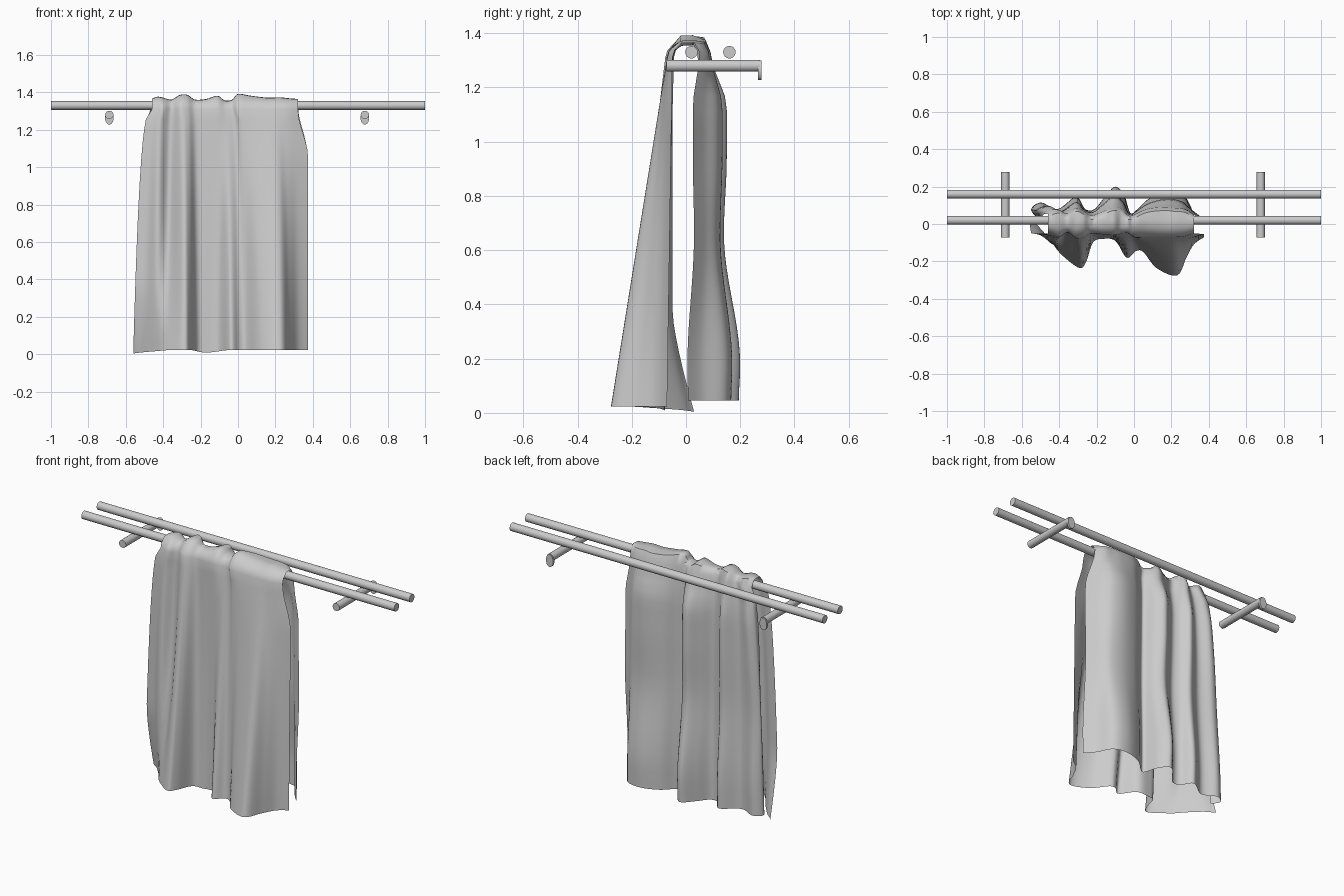
import bpy, bmesh, math
from mathutils import Vector

if "Cube" in bpy.data.objects:
    bpy.data.objects.remove(bpy.data.objects["Cube"])

grey = bpy.data.materials.new("plain grey")
grey.diffuse_color = (0.6, 0.6, 0.6, 1)
grey.use_nodes = True
grey.node_tree.nodes["Principled BSDF"].inputs["Base Color"].default_value = grey.diffuse_color


def finish(obj, angle=40):
    obj.data.materials.append(grey)
    bpy.ops.object.select_all(action='DESELECT')
    obj.select_set(True)
    bpy.context.view_layer.objects.active = obj
    bpy.ops.object.shade_smooth_by_angle(angle=math.radians(angle))


def cylinder(name, radius, length, loc, rot, scale=(1, 1, 1)):
    bpy.ops.mesh.primitive_cylinder_add(vertices=24, radius=radius, depth=length,
                                        location=loc, rotation=rot)
    obj = bpy.context.object
    obj.name = name
    obj.scale = scale
    finish(obj)


# Twin rods
for name, y in (("front_rod", 0.02), ("back_rod", 0.16)):
    cylinder(name, 0.023, 2.0, (0, y, 1.33), (0, math.pi / 2, 0))

# Brackets with oval wall plates
for side, x in (("left", -0.688), ("right", 0.678)):
    cylinder(side + "_bracket_arm", 0.022, 0.345, (x, 0.1, 1.28), (math.pi / 2, 0, 0))
    cylinder(side + "_wall_plate", 0.023, 0.012, (x, 0.272, 1.264),
             (math.pi / 2, 0, 0), (1, 1.55, 1))

# Cloth fold lines: plan sections at the rod and at both hems
TOP_X = [-.46, -.43, -.40, -.355, -.31, -.27, -.23, -.17, -.11, -.07, -.03, 0, .07, .16, .22, .27, .32]
FRONT_TOP_Y = [-.05, -.06, -.07, -.045, -.075, -.07, -.05, -.055, -.06, -.05, -.05, -.07, -.07, -.07, -.07, -.065, -.05]
BACK_TOP_Y = [.055, .07, .075, .055, .085, .07, .045, .065, .09, .08, .045, .05, .08, .09, .085, .08, .05]
RIDGE_Z = [1.365, 1.375, 1.37, 1.36, 1.385, 1.385, 1.36, 1.363, 1.38, 1.355, 1.36, 1.39, 1.38, 1.37, 1.372, 1.367, 1.363]
FRONT_HEM = [(-.56, -.05), (-.51, -.06), (-.44, -.11), (-.37, -.18), (-.29, -.235), (-.255, -.20),
             (-.22, -.10), (-.17, -.08), (-.10, -.09), (-.04, -.18), (.01, -.145), (.05, -.15),
             (.12, -.235), (.23, -.275), (.28, -.18), (.32, -.11), (.375, -.07)]
BACK_HEM = [(-.52, .03), (-.55, .08), (-.50, .115), (-.41, .08), (-.31, .145), (-.26, .08),
            (-.21, .08), (-.16, .14), (-.10, .20), (-.05, .15), (-.02, .06), (.02, .08),
            (.08, .135), (.18, .17), (.27, .15), (.32, .06), (.37, .005)]
SUB, ROWS = 6, 24
COLS = 16 * SUB + 1


def spline(vals):
    # Catmull-Rom resampling of a list
    out = []
    for i in range(COLS):
        k = min(i // SUB, len(vals) - 2)
        t = i / SUB - k
        p1, p2 = vals[k], vals[k + 1]
        p0, p3 = vals[max(k - 1, 0)], vals[min(k + 2, len(vals) - 1)]
        out.append(0.5 * (2 * p1 + (p2 - p0) * t + (2 * p0 - 5 * p1 + 4 * p2 - p3) * t * t
                          + (3 * p1 - p0 - 3 * p2 + p3) * t ** 3))
    return out


def keyed(keys, s):
    # smooth interpolation between (position, value) keys
    for (a, va), (b, vb) in zip(keys, keys[1:]):
        if s <= b:
            t = (s - a) / (b - a)
            return va + (vb - va) * t * t * (3 - 2 * t)
    return keys[-1][1]


def bump(i, centre, width):
    return math.exp(-((i / SUB - centre) / width) ** 2)


tx, fy, by, rz = map(spline, (TOP_X, FRONT_TOP_Y, BACK_TOP_Y, RIDGE_Z))
fhx, fhy = (spline([p[k] for p in FRONT_HEM]) for k in (0, 1))
bhx, bhy = (spline([p[k] for p in BACK_HEM]) for k in (0, 1))
BACK_SWING = [(0, 0), (.16, .55), (.3, .55), (.52, .45), (.9, 1), (1, .95)]
# The right edge spreads quickly below the rod, the left more slowly
SPREAD_RIGHT = [(0, 0), (.2, 1), (1, 1)]

rows = []
# Front fall, hem to rod
for r in range(ROWS, -1, -1):
    s = r / ROWS
    row = []
    for i in range(COLS):
        u = i / (COLS - 1)
        hem = 0.004 + 0.02 * min(1, u * 5) - 0.015 * bump(i, 7, 1.2)
        flare = 0.08 * max(0, (s - .72) / .28) ** 1.3 * max(0, 1 - u / .15)
        crease = math.sin(math.pi * s) * (0.035 * bump(i, 3, .6) - 0.015 * bump(i, 2, .5))
        wx = s ** 0.35 + (keyed(SPREAD_RIGHT, s) - s ** 0.35) * max(0, u - .85) / .15
        row.append((tx[i] + (fhx[i] - tx[i]) * wx,
                    fy[i] + (fhy[i] - fy[i]) * s + flare + crease,
                    1.31 + (hem - 1.31) * s))
    rows.append(row)
# Over the rod
rows.append([(tx[i], fy[i] + .008, 1.337) for i in range(COLS)])
rows.append([(tx[i], -.018 + .2 * (fy[i] + .06), rz[i]) for i in range(COLS)])
rows.append([(tx[i], .025, rz[i] + .002) for i in range(COLS)])
rows.append([(tx[i], by[i] - .018, rz[i] - .003) for i in range(COLS)])
# Back fall, rod to hem
for r in range(ROWS + 1):
    s = r / ROWS
    w = keyed(BACK_SWING, s)
    row = []
    for i in range(COLS):
        u = i / (COLS - 1)
        wx = s ** 0.35 + (keyed(SPREAD_RIGHT, s) - s ** 0.35) * max(0, u - .85) / .15
        row.append((tx[i] + (bhx[i] - tx[i]) * wx, by[i] + (bhy[i] - by[i]) * w,
                    1.33 + (0.045 - 1.33) * s))
    rows.append(row)

bm = bmesh.new()
grid = [[bm.verts.new(Vector(p)) for p in row] for row in rows]
for a, b in zip(grid, grid[1:]):
    for i in range(COLS - 1):
        bm.faces.new((a[i], a[i + 1], b[i + 1], b[i]))
mesh = bpy.data.meshes.new("draped_cloth")
bm.to_mesh(mesh)
bm.free()
cloth = bpy.data.objects.new("draped_cloth", mesh)
bpy.context.collection.objects.link(cloth)
finish(cloth, 50)
